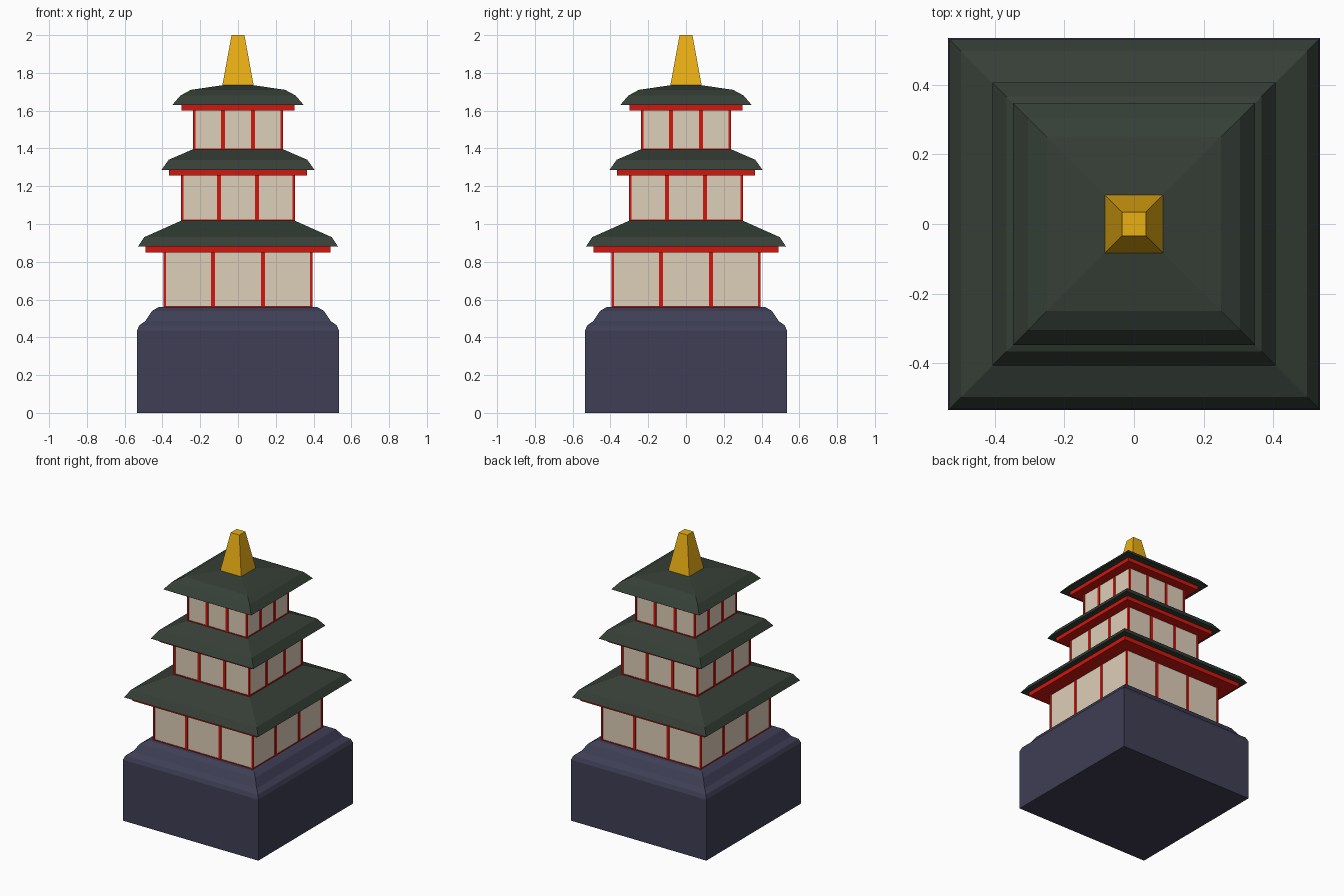
import bpy, bmesh

if "Cube" in bpy.data.objects:
    bpy.data.objects.remove(bpy.data.objects["Cube"])


def material(name, rgb):
    m = bpy.data.materials.new(name)
    m.diffuse_color = (*rgb, 1)
    m.use_nodes = True
    m.node_tree.nodes["Principled BSDF"].inputs["Base Color"].default_value = m.diffuse_color
    return m


STONE = material("stone", (0.05, 0.049, 0.093))
TILE = material("roof_tile", (0.036, 0.05, 0.038))
RED = material("red_lacquer", (0.64, 0.008, 0.004))
PLASTER = material("plaster", (0.73, 0.62, 0.48))
GOLD = material("gold", (0.82, 0.43, 0.007))


def finish(name, bm, mat):
    bmesh.ops.recalc_face_normals(bm, faces=bm.faces)
    me = bpy.data.meshes.new(name)
    bm.to_mesh(me)
    bm.free()
    me.materials.append(mat)
    ob = bpy.data.objects.new(name, me)
    bpy.context.collection.objects.link(ob)
    return ob


def square_loft(name, profile, mat):
    """Closed square solid from (half width, height) pairs, bottom to top."""
    bm = bmesh.new()
    rings = [[bm.verts.new((sx * h, sy * h, z))
              for sx, sy in ((-1, -1), (1, -1), (1, 1), (-1, 1))]
             for h, z in profile]
    for low, high in zip(rings, rings[1:]):
        for i in range(4):
            j = (i + 1) % 4
            bm.faces.new((low[i], low[j], high[j], high[i]))
    bm.faces.new(rings[0][::-1])
    bm.faces.new(rings[-1])
    return finish(name, bm, mat)


def add_box(bm, lo, hi):
    verts = bmesh.ops.create_cube(bm, size=1)["verts"]
    for v in verts:
        for k in range(3):
            v.co[k] = hi[k] if v.co[k] > 0 else lo[k]


def posts(name, half, z0, z1):
    """Four corner posts plus two slim posts on every wall."""
    bm = bmesh.new()
    out, w = half + 0.005, 0.01
    for sx in (-1, 1):
        for sy in (-1, 1):
            x, y = sorted((sx * out, sx * (out - 0.013))), sorted((sy * out, sy * (out - 0.013)))
            add_box(bm, (x[0], y[0], z0), (x[1], y[1], z1))
        p = sx * half * 0.34
        for sy in (-1, 1):
            d = sorted((sy * out, sy * (half - 0.01)))
            add_box(bm, (p - w, d[0], z0), (p + w, d[1], z1))
            add_box(bm, (d[0], p - w, z0), (d[1], p + w, z1))
    return finish(name, bm, RED)


# Stone plinth with a softened, stepped shoulder
square_loft("stone_base", [(0.535, 0), (0.535, 0.435), (0.523, 0.463), (0.49, 0.487),
                           (0.455, 0.54), (0.42, 0.56)], STONE)

# Storeys: wall half width, wall bottom, wall top, eave half width, roof profile
storeys = [
    ("lower", 0.39, 0.555, 0.85, 0.49, [(0.53, 0.88), (0.497, 0.93), (0.295, 1.02)]),
    ("middle", 0.296, 1.015, 1.257, 0.365, [(0.406, 1.285), (0.367, 1.34), (0.24, 1.395)]),
    ("upper", 0.233, 1.39, 1.602, 0.30, [(0.348, 1.63), (0.305, 1.68), (0.25, 1.71),
                                         (0.08, 1.735)]),
]
for name, half, z0, z1, eave, roof in storeys:
    square_loft(name + "_walls", [(half, z0), (half, z1)], PLASTER)
    posts(name + "_posts", half, z0, z1)
    square_loft(name + "_sill", [(half + 0.004, z0), (half + 0.004, z0 + 0.01)], RED)
    square_loft(name + "_eave_board", [(eave, z1), (eave, roof[0][1])], RED)
    square_loft(name + "_roof", roof, TILE)

# Tapered finial
square_loft("gold_spire", [(0.083, 1.733), (0.034, 2.0)], GOLD)
